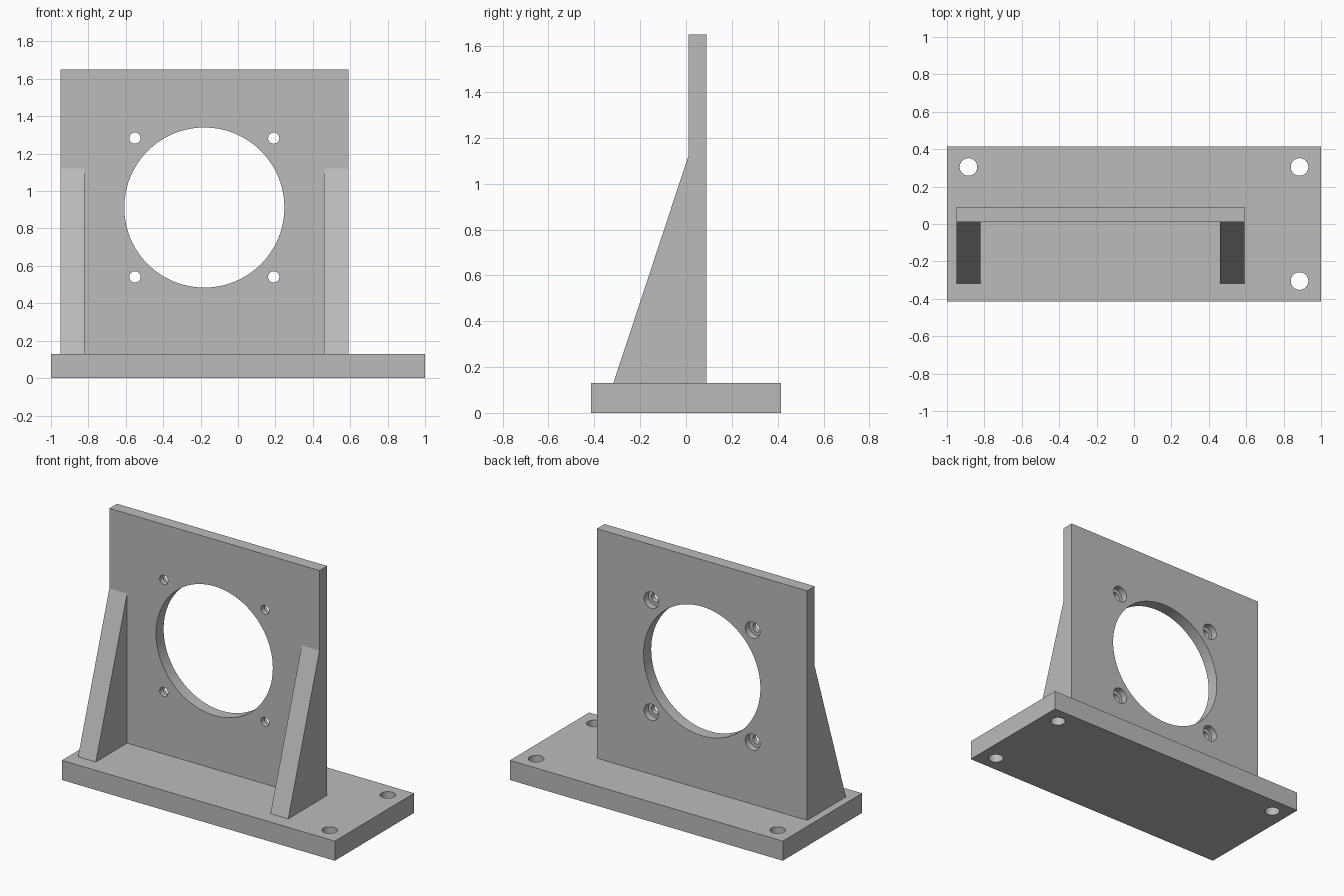
import bpy
import bmesh
import math
from mathutils import Matrix, Vector

cube = bpy.data.objects.get("Cube")
if cube:
    bpy.data.objects.remove(cube, do_unlink=True)

grey = bpy.data.materials.new("machined grey")
grey.use_nodes = True
grey.diffuse_color = (0.5, 0.5, 0.5, 1)
grey.node_tree.nodes["Principled BSDF"].inputs["Base Color"].default_value = (0.5, 0.5, 0.5, 1)


def make_object(name, bm):
    bmesh.ops.recalc_face_normals(bm, faces=bm.faces)
    mesh = bpy.data.meshes.new(name)
    bm.to_mesh(mesh)
    bm.free()
    mesh.materials.append(grey)
    obj = bpy.data.objects.new(name, mesh)
    bpy.context.collection.objects.link(obj)
    return obj


def prism(name, profile, x0, x1):
    """Extrude a (y, z) side profile from x0 to x1."""
    bm = bmesh.new()
    face = bm.faces.new([bm.verts.new((x0, y, z)) for y, z in profile])
    extruded = bmesh.ops.extrude_face_region(bm, geom=[face])["geom"]
    verts = [v for v in extruded if isinstance(v, bmesh.types.BMVert)]
    bmesh.ops.translate(bm, verts=verts, vec=(x1 - x0, 0, 0))
    return make_object(name, bm)


def drill(target, centre, radius, depth, axis, segments=48):
    """Cut a round hole of the given total depth, centred on a point."""
    bm = bmesh.new()
    turn = Matrix.Rotation(math.pi / 2, 4, 'X') if axis == 'Y' else Matrix.Identity(4)
    bmesh.ops.create_cone(bm, cap_ends=True, segments=segments, radius1=radius,
                          radius2=radius, depth=depth,
                          matrix=Matrix.Translation(Vector(centre)) @ turn)
    cutter = make_object("hole_cutter", bm)
    cutter.hide_render = True
    mod = target.modifiers.new("hole", 'BOOLEAN')
    mod.operation = 'DIFFERENCE'
    mod.solver = 'EXACT'
    mod.object = cutter
    bpy.ops.object.select_all(action='DESELECT')
    bpy.context.view_layer.objects.active = target
    target.select_set(True)
    bpy.ops.object.modifier_apply(modifier=mod.name)
    bpy.data.objects.remove(cutter, do_unlink=True)


BASE_TOP, PLATE_TOP = 0.13, 1.65
FRONT, BACK = 0.01, 0.09
LEFT, RIGHT = 0.59, -0.95
MIDDLE = (LEFT + RIGHT) / 2
RIB = 0.13

# Base with three mounting holes
half = 0.415
base = prism("base", [(-half, 0), (half, 0), (half, BASE_TOP), (-half, BASE_TOP)], -1, 1)
for x, y in [(-0.885, 0.305), (0.885, 0.305), (0.885, -0.305)]:
    drill(base, (x, y, BASE_TOP / 2), 0.047, 0.5, 'Z')

# Upright plate with the large bore
plate = prism("upright_plate", [(FRONT, BASE_TOP), (BACK, BASE_TOP),
                                (BACK, PLATE_TOP), (FRONT, PLATE_TOP)], RIGHT, LEFT)
BORE_Z = 0.912
drill(plate, (MIDDLE, 0.05, BORE_Z), 0.428, 0.5, 'Y', 96)

# Four screw holes, counterbored from the back
for sx in (-1, 1):
    for sz in (-1, 1):
        x, z = MIDDLE + sx * 0.371, BORE_Z + sz * 0.371
        drill(plate, (x, 0.05, z), 0.03, 0.5, 'Y', 32)
        drill(plate, (x, BACK, z), 0.054, 0.09, 'Y', 32)

# Sloping gussets
slope = [(-0.317, BASE_TOP), (FRONT, BASE_TOP), (FRONT, 1.12)]
parts = [base, plate,
         prism("right_gusset", slope, RIGHT, RIGHT + RIB),
         prism("left_gusset", slope, LEFT - RIB, LEFT)]

# Smooth hole walls, crisp edges elsewhere
bpy.ops.object.select_all(action='DESELECT')
for part in parts:
    part.select_set(True)
bpy.context.view_layer.objects.active = base
bpy.ops.object.shade_smooth_by_angle(angle=math.radians(30))
